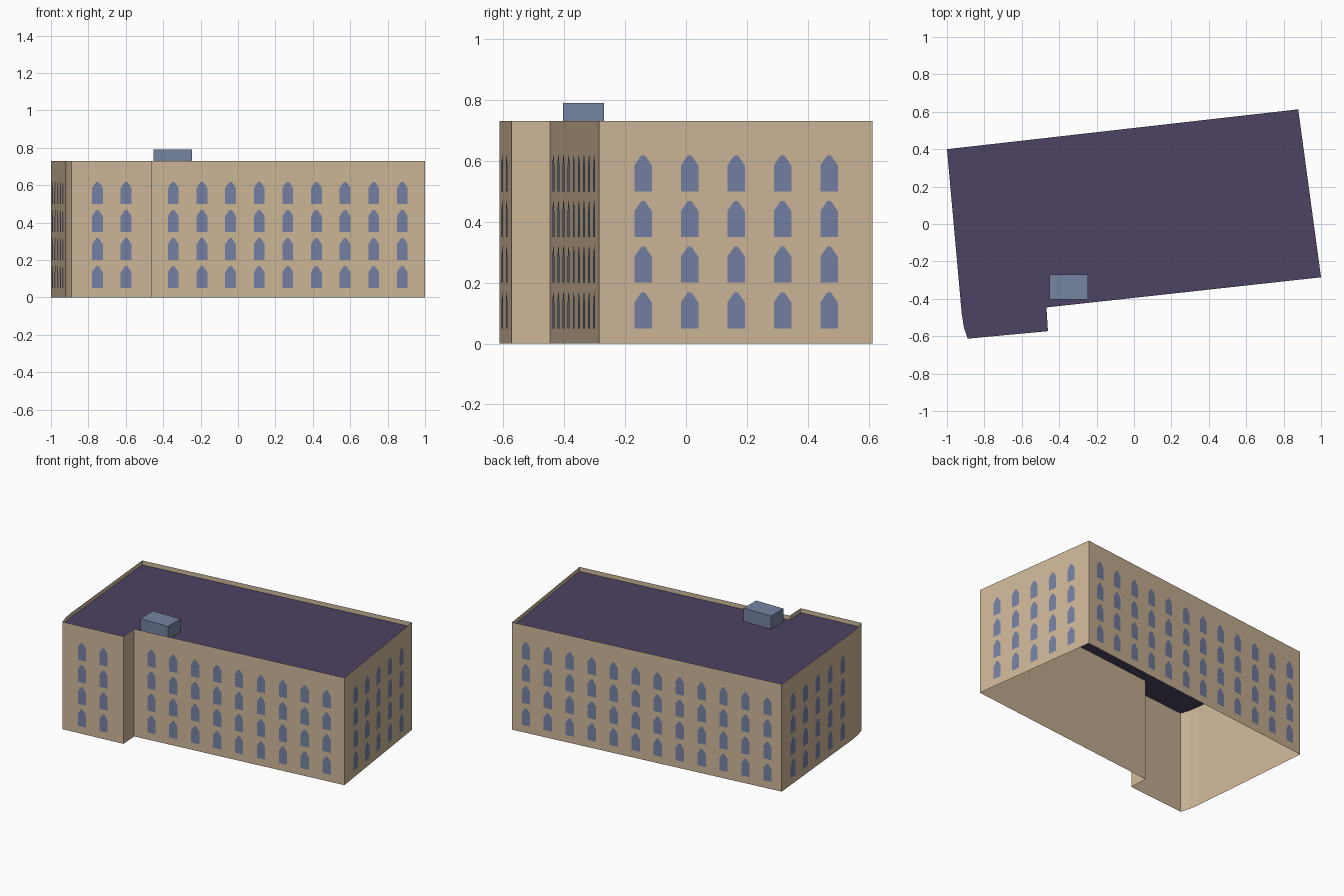
import bpy
from math import floor
from mathutils import Vector

cube = bpy.data.objects.get("Cube")
if cube:
    bpy.data.objects.remove(cube, do_unlink=True)


def make_material(name, colour):
    mat = bpy.data.materials.new(name)
    mat.use_nodes = True
    mat.diffuse_color = (*colour, 1)
    mat.node_tree.nodes["Principled BSDF"].inputs["Base Color"].default_value = (*colour, 1)
    return mat


def make_object(name, verts, faces, mat):
    mesh = bpy.data.meshes.new(name)
    mesh.from_pydata(verts, [], faces)
    mesh.materials.append(mat)
    obj = bpy.data.objects.new(name, mesh)
    bpy.context.collection.objects.link(obj)
    return obj


tan = make_material("tan stone", (0.62, 0.48, 0.32))
glass = make_material("window blue", (0.18, 0.22, 0.37))
purple = make_material("dark purple roof", (0.075, 0.055, 0.125))
metal = make_material("blue grey metal", (0.18, 0.23, 0.36))

# Footprint, counterclockwise from the back corner
footprint = [Vector(p) for p in [
    (-1, 0.40), (-0.921, -0.48), (-0.91, -0.55), (-0.89, -0.613),
    (-0.46, -0.573), (-0.468, -0.446), (1, -0.285), (0.878, 0.613)]]
count = len(footprint)
WALL_TOP, ROOF = 0.73, 0.70

# Open shell of walls, rising past the roof as a parapet
walls = [(p.x, p.y, z) for z in (0, WALL_TOP) for p in footprint]
make_object("outer_walls", walls,
            [(i, (i + 1) % count, (i + 1) % count + count, i + count) for i in range(count)], tan)

# Flat roof below the parapet
make_object("roof", [(p.x, p.y, ROOF) for p in footprint], [range(count)], purple)

# Rooftop unit
bpy.ops.mesh.primitive_cube_add(size=1, location=(-0.348, -0.336, (ROOF + 0.79) / 2))
unit = bpy.context.object
unit.name = "rooftop_unit"
unit.scale = (0.205, 0.134, 0.79 - ROOF)
unit.data.materials.append(metal)

# Pointed window outline: offset along the wall, height above the sill
outline = [(-0.029, 0), (0.029, 0), (0.029, 0.085), (0.006, 0.118), (-0.006, 0.118), (-0.029, 0.085)]
SPACING, STOREY, SILL, STOREYS = 0.154, 0.15, 0.05, 4

# Evenly spaced, centred windows on every wall long enough to hold them
verts, faces = [], []
for i, start in enumerate(footprint):
    along = footprint[(i + 1) % count] - start
    length = along.length
    along.normalize()
    outward = Vector((along.y, -along.x)) * 0.003
    columns = floor(length / SPACING)
    for col in range(columns):
        centre = length / 2 + (col - (columns - 1) / 2) * SPACING
        for row in range(STOREYS):
            base = len(verts)
            for u, v in outline:
                p = start + along * (centre + u) + outward
                verts.append((p.x, p.y, SILL + row * STOREY + v))
            faces.append(range(base, len(verts)))
make_object("windows", verts, faces, glass)
